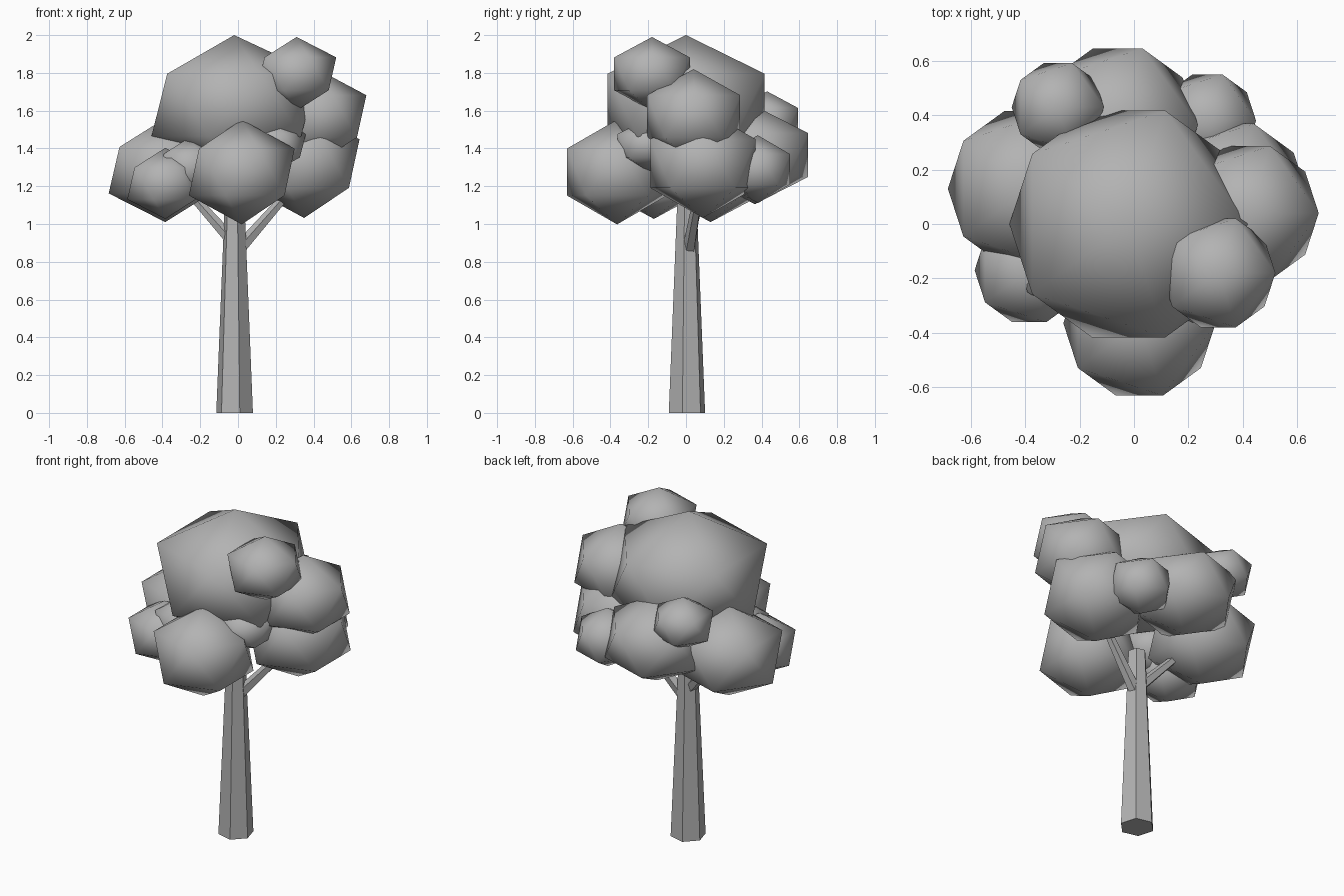
import bpy, bmesh, math
from mathutils import Vector, Matrix

if "Cube" in bpy.data.objects:
    bpy.data.objects.remove(bpy.data.objects["Cube"])

grey = bpy.data.materials.new("plain_grey")
grey.diffuse_color = (0.45, 0.45, 0.45, 1)
grey.use_nodes = True
grey.node_tree.nodes["Principled BSDF"].inputs["Base Color"].default_value = grey.diffuse_color


def finish(name, bm, smooth):
    mesh = bpy.data.meshes.new(name)
    bm.to_mesh(mesh)
    bm.free()
    mesh.materials.append(grey)
    for p in mesh.polygons:
        p.use_smooth = smooth
    obj = bpy.data.objects.new(name, mesh)
    bpy.context.collection.objects.link(obj)


def leaf_clump(name, x, y, z, r, rz):
    """Flattened 20-sided ball with smooth shading."""
    bm = bmesh.new()
    m = Matrix.Translation((x, y, z)) @ Matrix.Diagonal((r, r, rz, 1))
    bmesh.ops.create_icosphere(bm, subdivisions=1, radius=1, matrix=m)
    finish(name, bm, True)


def limb(name, a, b, r1, r2, sides, turn=0):
    """Tapered faceted limb from a to b."""
    a, b = Vector(a), Vector(b)
    d = b - a
    m = (Matrix.Translation((a + b) / 2) @ d.to_track_quat('Z', 'Y').to_matrix().to_4x4()
         @ Matrix.Rotation(math.radians(turn), 4, 'Z'))
    bm = bmesh.new()
    bmesh.ops.create_cone(bm, cap_ends=True, segments=sides, radius1=r1,
                          radius2=r2, depth=d.length, matrix=m)
    finish(name, bm, False)


# Trunk: six-sided; aligned so that one corner sits 14 degrees off the x axis
bm = bmesh.new()
rings = []
for z, r in ((0, 0.1), (1.13, 0.053)):
    rings.append([bm.verts.new((-0.018 + r * math.cos(math.radians(60 * k - 14)),
                                0.005 + r * math.sin(math.radians(60 * k - 14)), z))
                  for k in range(6)])
for k in range(6):
    n = (k + 1) % 6
    bm.faces.new((rings[0][k], rings[0][n], rings[1][n], rings[1][k]))
bm.faces.new(rings[0][::-1])
bm.faces.new(rings[1])
finish("trunk", bm, False)

# Branches
limb("right_branch", (0.0, 0.015, 0.86), (0.28, 0.07, 1.18), 0.036, 0.022, 5)
limb("left_branch", (-0.03, 0.01, 0.91), (-0.27, 0.09, 1.18), 0.034, 0.022, 5)

# Foliage: x, y, z, horizontal radius, vertical radius
clumps = {
    "crown_clump": (-0.02, 0.0, 1.63, 0.49, 0.37),
    "front_clump": (0.02, -0.365, 1.275, 0.313, 0.277),
    "top_right_clump": (0.31, -0.18, 1.795, 0.235, 0.195),
    "upper_right_clump": (0.42, 0.04, 1.57, 0.29, 0.25),
    "lower_right_clump": (0.35, 0.09, 1.32, 0.328, 0.288),
    "left_clump": (-0.385, 0.13, 1.285, 0.335, 0.275),
    "front_left_small_clump": (-0.385, -0.17, 1.215, 0.225, 0.188),
    "left_inner_clump": (-0.255, -0.15, 1.30, 0.19, 0.16),
    "right_inner_clump": (0.19, -0.2, 1.415, 0.19, 0.14),
    "back_clump": (-0.06, 0.365, 1.365, 0.33, 0.26),
    "back_left_small_clump": (-0.28, 0.43, 1.545, 0.19, 0.157),
    "back_right_small_clump": (0.27, 0.38, 1.29, 0.2, 0.18),
}
for name, values in clumps.items():
    leaf_clump(name, *values)
